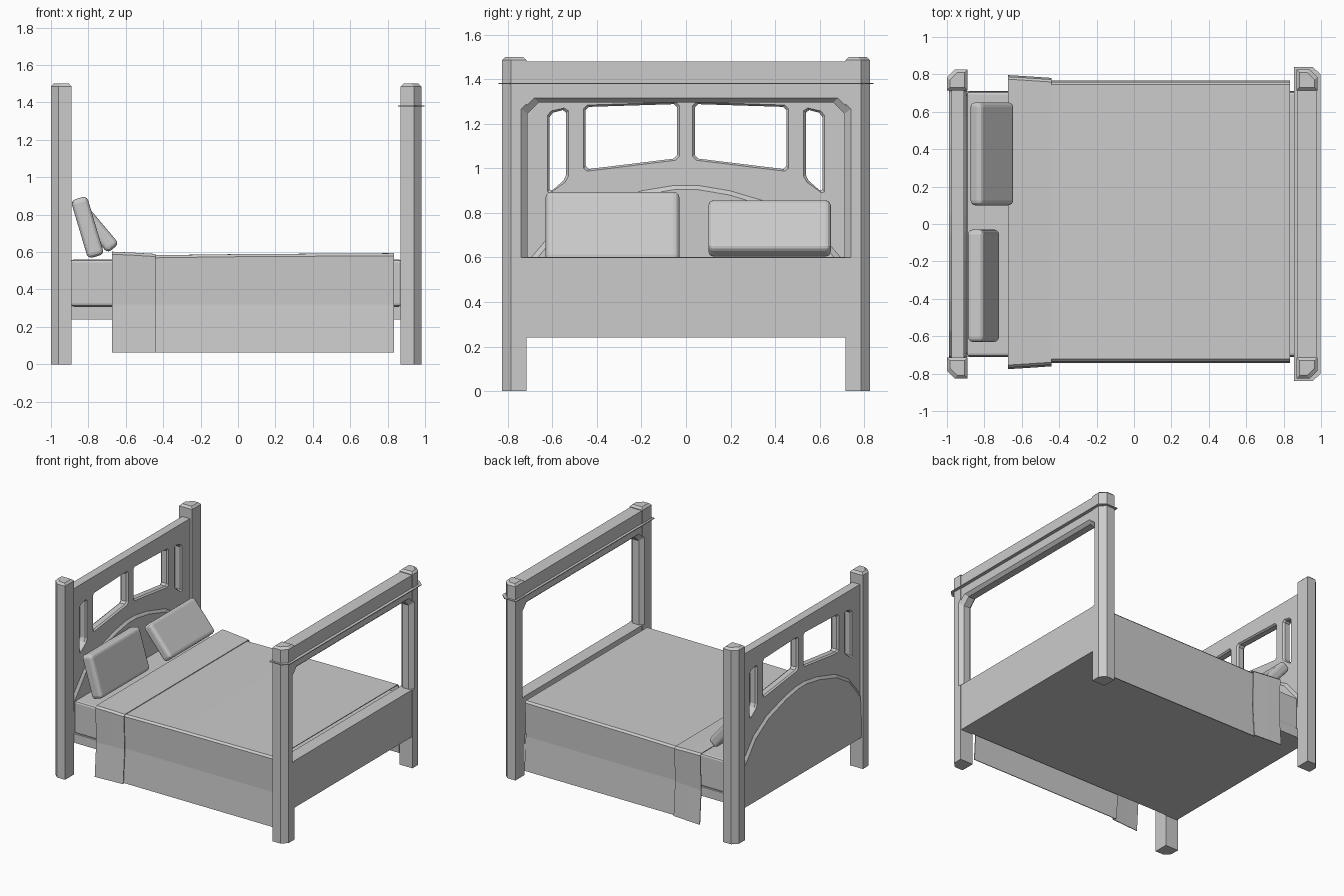
import bpy, bmesh
from mathutils import Matrix

if "Cube" in bpy.data.objects:
    bpy.data.objects.remove(bpy.data.objects["Cube"])


def loft(name, rings, closed=True):
    """Skin matching rings of points; closed rings get end caps."""
    bm = bmesh.new()
    vs = [[bm.verts.new(p) for p in r] for r in rings]
    n = len(rings[0])
    for a, b in zip(vs, vs[1:]):
        for i in range(n if closed else n - 1):
            j = (i + 1) % n
            bm.faces.new((a[i], a[j], b[j], b[i]))
    if closed:
        bm.faces.new(vs[0])
        bm.faces.new(vs[-1])
    bmesh.ops.recalc_face_normals(bm, faces=bm.faces)
    me = bpy.data.meshes.new(name)
    bm.to_mesh(me)
    bm.free()
    ob = bpy.data.objects.new(name, me)
    bpy.context.collection.objects.link(ob)
    return ob


def at_x(x, yz):
    return [(x, y, z) for y, z in yz]


def box(name, x0, x1, y0, y1, z0, z1):
    yz = [(y0, z0), (y1, z0), (y1, z1), (y0, z1)]
    return loft(name, [at_x(x0, yz), at_x(x1, yz)])


def bevel(ob, width, segments=1):
    m = ob.modifiers.new("bevel", 'BEVEL')
    m.width, m.segments = width, segments


def cut(ob, cutters):
    for c in cutters:
        m = ob.modifiers.new("cut", 'BOOLEAN')
        m.operation, m.solver, m.object = 'DIFFERENCE', 'EXACT', c
        bpy.context.view_layer.objects.active = ob
        bpy.ops.object.modifier_apply(modifier=m.name)


def clip_corners(poly, d):
    """Replace every corner by a short chamfer."""
    out = []
    for i, (y, z) in enumerate(poly):
        for q in (poly[i - 1], poly[(i + 1) % len(poly)]):
            l = ((q[0] - y) ** 2 + (q[1] - z) ** 2) ** .5
            out.append((y + (q[0] - y) * d / l, z + (q[1] - z) * d / l))
    return out


def grow(poly, d):
    cy = sum(p[0] for p in poly) / len(poly)
    cz = sum(p[1] for p in poly) / len(poly)
    hy = max(abs(p[0] - cy) for p in poly)
    hz = max(abs(p[1] - cz) for p in poly)
    return [(cy + (y - cy) * (1 + d / hy), cz + (z - cz) * (1 + d / hz)) for y, z in poly]


def chamfer_cutter(small, big, x0, x1, d):
    """Opening that flares out at both faces of a board."""
    return loft("cutter", [at_x(x0 - .05, big), at_x(x0, big), at_x(x0 + d, small),
                           at_x(x1 - d, small), at_x(x1, big), at_x(x1 + .05, big)])


# Corner posts, outer corner chamfered, small bevelled cap
def post(name, xi, xo, sy):
    s = 1 if xo > xi else -1

    def ring(z, i):
        yi, yo = .715 + i, .825 - i
        a, b = xi + s * i, xo - s * i
        c = .04
        return [(a, sy * yi, z), (b, sy * yi, z), (b, sy * (yo - c), z),
                (b - s * c, sy * yo, z), (a, sy * yo, z)]
    return loft(name, [ring(0, 0), ring(1.485, 0), ring(1.5, .015)])


foot = []
for sy, side in ((-1, "front"), (1, "back")):
    post("head_post_" + side, -.89, -1, sy)
    foot.append(post("foot_post_" + side, .87, .98, sy))

# Footboard with a large chamfered opening
foot.append(box("footboard", .875, .975, -.75, .75, .24, 1.48))


def opening(y, z, c):
    return [(-y, .6), (y, .6), (y, z - c), (y - c, z), (-y + c, z), (-y, z - c)]


cutter = chamfer_cutter(opening(.71, 1.295, .05), opening(.742, 1.322, .055), .868, .982, .03)
for ob in foot:
    cut(ob, [cutter])
bpy.data.objects.remove(cutter)

# Thin trim plate around the foot rail
trim = [(.855, -.84), (.955, -.84), (.998, -.8), (.998, .8), (.955, .84), (.855, .84)]
loft("foot_rail_trim", [[(x, y, z) for x, y in trim] for z in (1.377, 1.383)])

# Headboard with four windows
head = box("headboard", -.975, -.91, -.73, .73, .3, 1.41)
mid_win = [(.04, 1.045), (.45, .995), (.45, 1.275), (.04, 1.288)]
side_win = [(.538, .955), (.612, .89), (.612, 1.245), (.538, 1.265)]
cutters = []
for sy in (-1, 1):
    for win in (mid_win, side_win):
        p = clip_corners([(sy * y, z) for y, z in win], .015)
        cutters.append(chamfer_cutter(p, grow(p, .01), -.975, -.91, .012))
cut(head, cutters)
for c in cutters:
    bpy.data.objects.remove(c)

# Arched lower panel of the headboard
half = [(.05, .93), (.2, .905), (.42, .84), (.58, .745), (.72, .58)]


def arch(d):
    top = [(y * (1 - d), z - d) for y, z in half]
    return ([(-.72, .24)] + [(-y, z) for y, z in reversed(top)] + top + [(.72, .24)])


loft("headboard_arch_panel", [at_x(-.99, arch(.025)), at_x(-.97, arch(0)),
                              at_x(-.915, arch(0)), at_x(-.895, arch(.025))])

# Bed base and mattress
box("bed_base", -.9, .88, -.71, .71, .24, .31)
bevel(box("mattress", -.895, .875, -.708, .708, .31, .56), .015, 2)


# Blanket draped over both sides, plus the folded-back end
def drape(name, stations, y0):
    rings = []
    for x, w, z in stations:
        side = [(w, .062), (w - .018, .32), (w - .008, z - .012), (w - .02, z)]
        rings.append(at_x(x, [(y0 - y, h) for y, h in side] + [(y0, z)]
                          + [(y0 + y, h) for y, h in reversed(side)]))
    ob = loft(name, rings, closed=False)
    m = ob.modifiers.new("thickness", 'SOLIDIFY')
    m.thickness, m.offset = .006, 0
    return ob


drape("blanket", [(-.46, .752, .58), (0, .752, .586), (.835, .752, .591)], .012)
drape("blanket_fold", [(-.673, .783, .599), (-.56, .776, .594), (-.442, .768, .587)], .01)


# Leaning pillows
def pillow(name, x, y, z, t, w, h, tilt):
    ob = box(name, -t / 2, t / 2, -w / 2, w / 2, -h / 2, h / 2)
    ob.data.transform(Matrix.Rotation(-tilt, 4, 'Y'))
    ob.location = (x, y, z)
    bevel(ob, .025, 3)


pillow("pillow_front", -.805, -.33, .732, .09, .6, .325, .29)
pillow("pillow_back", -.76, .375, .73, .08, .55, .29, .7)
